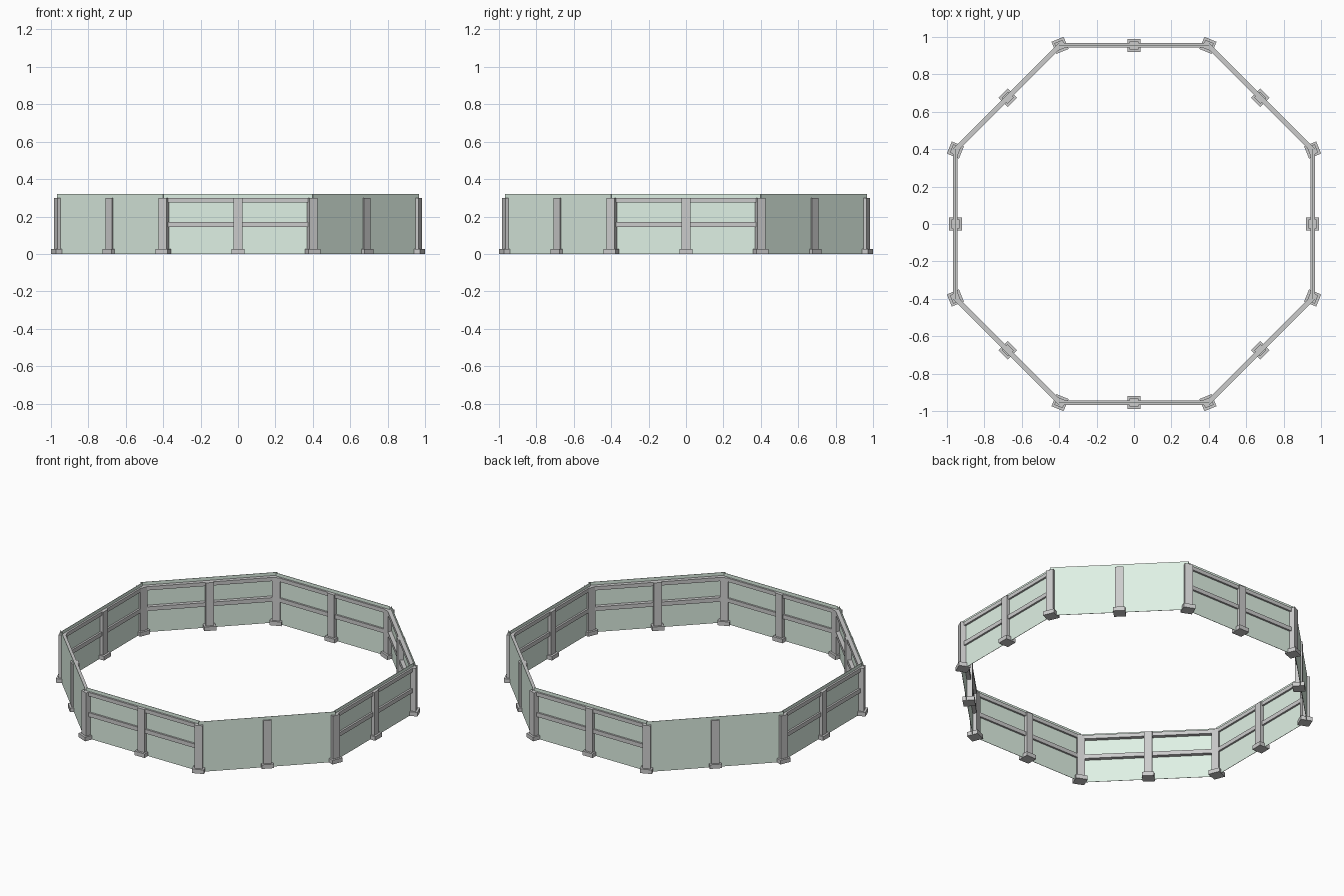
import bpy, math
from mathutils import Matrix

if "Cube" in bpy.data.objects:
    bpy.data.objects.remove(bpy.data.objects["Cube"])

A = 0.955                                # distance from centre to each side
R = A / math.cos(math.pi / 8)            # distance from centre to each corner
HALF = A * math.tan(math.pi / 8)         # half the length of a side

glass = bpy.data.materials.new("pale_green_panel")
glass.diffuse_color = (0.74, 0.88, 0.78, 1)
glass.use_nodes = True
glass.node_tree.nodes["Principled BSDF"].inputs["Base Color"].default_value = glass.diffuse_color


def box(name, angle, dist, size, z, mat=None):
    """Box of (radial, tangential, height) size, standing at height z."""
    bpy.ops.mesh.primitive_cube_add(size=1)
    ob = bpy.context.object
    ob.name = name
    ob.data.transform(Matrix.Diagonal((*size, 1)))
    ob.location = (dist * math.cos(angle), dist * math.sin(angle), z + size[2] / 2)
    ob.rotation_euler.z = angle
    if mat:
        ob.data.materials.append(mat)
    return ob


def post(name, angle, dist):
    box(name, angle, dist, (0.044, 0.048, 0.30), 0)
    box(name + "_foot", angle, dist, (0.07, 0.07, 0.026), 0)


for i in range(8):
    a = i * math.pi / 4
    # posts at the middle of each side and at each corner
    post("middle_post", a, A)
    post("corner_post", a + math.pi / 8, R)
    # two horizontal rails
    box("top_rail", a, A, (0.025, 2 * HALF, 0.024), 0.276)
    box("middle_rail", a, A, (0.025, 2 * HALF, 0.026), 0.145)
    # thin panel: centred on straight sides, on the rails' outer face on diagonals
    off = 0.012 if i % 2 else 0.0
    box("panel", a, A + off, (0.002, 2 * HALF + 0.012, 0.32), 0, glass)
